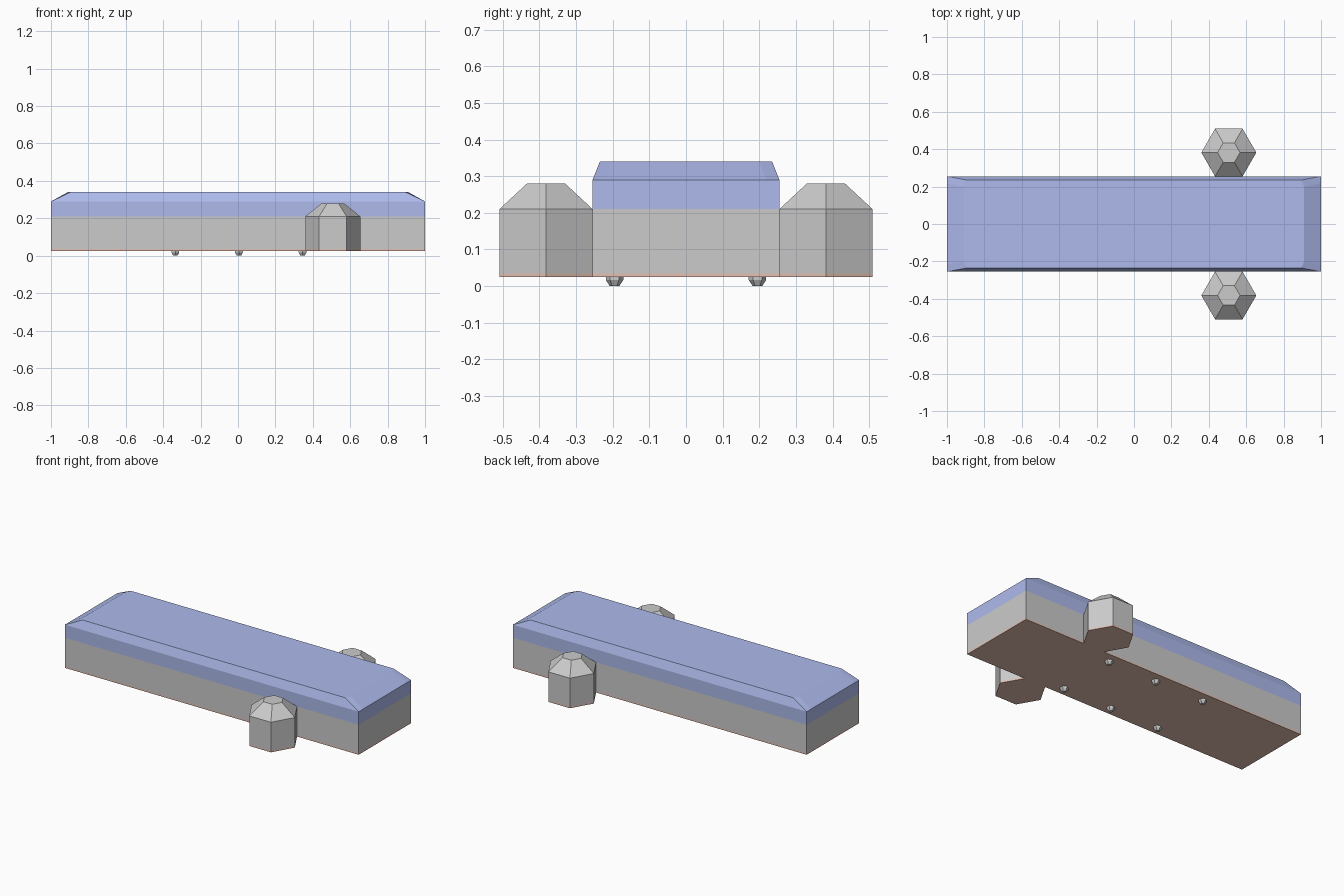
import bpy, bmesh
from math import cos, sin, pi

if "Cube" in bpy.data.objects:
    bpy.data.objects.remove(bpy.data.objects["Cube"])


def material(name, color):
    m = bpy.data.materials.new(name)
    m.diffuse_color = (*color, 1)
    m.use_nodes = True
    m.node_tree.nodes["Principled BSDF"].inputs["Base Color"].default_value = m.diffuse_color
    return m


BLUE = material("blue_paint", (0.42, 0.49, 0.84))
BROWN = material("salmon_base", (0.78, 0.53, 0.45))


def loft(name, rings, mat=None):
    """Closed solid through a stack of rings, capped at both ends."""
    bm = bmesh.new()
    loops = [[bm.verts.new(p) for p in ring] for ring in rings]
    n = len(loops[0])
    for lo, hi in zip(loops, loops[1:]):
        for i in range(n):
            j = (i + 1) % n
            bm.faces.new((lo[i], lo[j], hi[j], hi[i]))
    bm.faces.new(loops[0][::-1])
    bm.faces.new(loops[-1])
    bmesh.ops.recalc_face_normals(bm, faces=bm.faces)
    me = bpy.data.meshes.new(name)
    bm.to_mesh(me)
    bm.free()
    ob = bpy.data.objects.new(name, me)
    bpy.context.collection.objects.link(ob)
    if mat:
        me.materials.append(mat)
    return ob


def rect(x, y, z):
    return [(-x, -y, z), (x, -y, z), (x, y, z), (-x, y, z)]


def rim(x_end, y_end, x_side, y_side, z):
    """Rectangle with two points per corner, one on each end and side."""
    quarter = [(x_end, y_end), (x_side, y_side)]
    pts = quarter + [(-x, y) for x, y in quarter[::-1]]
    pts += [(-x, -y) for x, y in quarter] + [(x, -y) for x, y in quarter[::-1]]
    return [(x, y, z) for x, y in pts]


def hexagon(cx, cy, r, z, turn=0.0):
    return [(cx + r * cos(turn + k * pi / 3), cy + r * sin(turn + k * pi / 3), z)
            for k in range(6)]


Z0, Z1, Z2 = 0.025, 0.035, 0.21

# Main body: base plate, walls and chamfered lid
loft("body_base", [rect(1, 0.255, Z0), rect(1, 0.255, Z1)], BROWN)
loft("body", [rect(1, 0.255, Z1), rect(1, 0.255, Z2)])
loft("lid", [rim(1, 0.218, 1, 0.255, Z2),
             rim(1, 0.218, 1, 0.255, 0.29),
             rim(0.91, 0.2, 0.895, 0.235, 0.34)], BLUE)

for side, s in (("front", -1), ("back", 1)):
    # Hexagonal side towers with tapered caps
    cx, cy, r = 0.507, s * 0.382, 0.147
    loft(side + "_tower_base", [hexagon(cx, cy, r, Z0), hexagon(cx, cy, r, Z1)], BROWN)
    loft(side + "_tower", [hexagon(cx, cy, r, Z1), hexagon(cx, cy, r, Z2),
                           hexagon(cx, cy, 0.06, 0.28)])
    # Small tapered feet
    for i in (-1, 0, 1):
        fx, fy = 0.005 + 0.34 * i, s * 0.195
        loft(f"{side}_foot_{i + 2}", [hexagon(fx, fy, 0.013, 0.0, pi / 6),
                                      hexagon(fx, fy, 0.024, 0.017, pi / 6),
                                      hexagon(fx, fy, 0.024, 0.026, pi / 6)])
